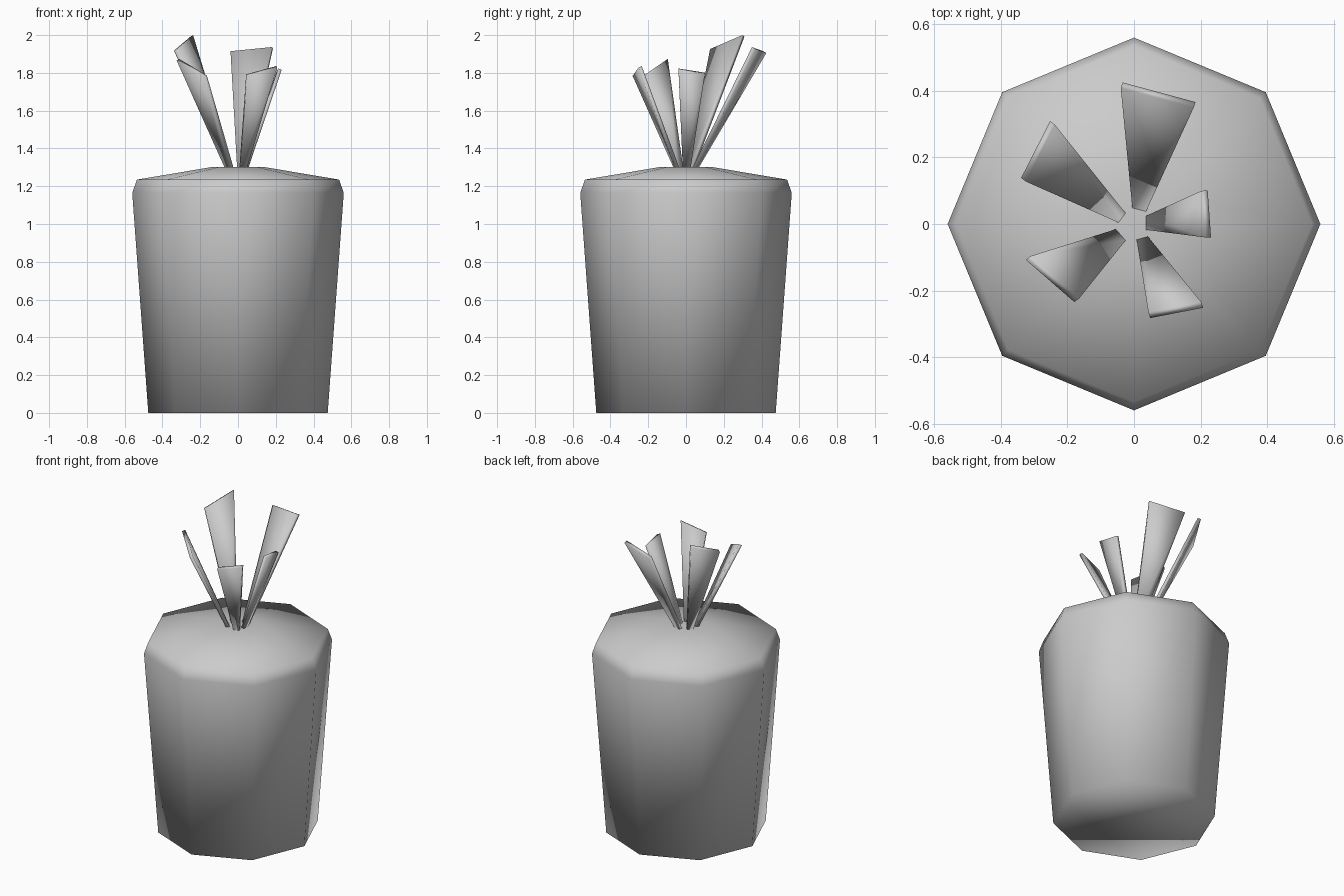
import bpy, bmesh, math
from mathutils import Vector

if "Cube" in bpy.data.objects:
    bpy.data.objects.remove(bpy.data.objects["Cube"])


def make_object(name, bm):
    bmesh.ops.recalc_face_normals(bm, faces=bm.faces)
    for f in bm.faces:
        f.smooth = True
    mesh = bpy.data.meshes.new(name)
    bm.to_mesh(mesh)
    bm.free()
    obj = bpy.data.objects.new(name, mesh)
    bpy.context.collection.objects.link(obj)
    return obj


# Root body: eight-sided lathe of a (radius, height) profile
def make_body(profile, sides=8):
    bm = bmesh.new()
    rings = []
    for r, z in profile:
        rings.append([bm.verts.new((r * math.cos(i * math.tau / sides),
                                    r * math.sin(i * math.tau / sides), z))
                      for i in range(sides)])
    for a, b in zip(rings, rings[1:]):
        for i in range(sides):
            j = (i + 1) % sides
            bm.faces.new((a[i], a[j], b[j], b[i]))
    bm.faces.new(rings[0][::-1])
    bm.faces.new(rings[-1])
    return make_object("root_body", bm)


# Leaf stalk: thin flaring slab between a base edge and a tip edge
def make_leaf(name, base, tip, thick=0.02):
    b0, b1, t0, t1 = [Vector(p) for p in (*base, *tip)]
    normal = ((t0 + t1) - (b0 + b1)).cross(t1 - t0).normalized() * thick / 2
    bm = bmesh.new()
    near = [bm.verts.new(p - normal) for p in (b0, b1, t1, t0)]
    far = [bm.verts.new(p + normal) for p in (b0, b1, t1, t0)]
    bm.faces.new(near)
    bm.faces.new(far[::-1])
    for i in range(4):
        j = (i + 1) % 4
        bm.faces.new((near[i], far[i], far[j], near[j]))
    return make_object(name, bm)


make_body([(0.475, 0), (0.56, 1.165), (0.535, 1.235), (0.13, 1.303)])

Z = 1.29
leaves = {
    "leaf_right": (((0.042, -0.017, Z), (0.042, 0.023, Z)),
                   ((0.222, -0.04, 1.82), (0.212, 0.10, 1.798))),
    "leaf_back": (((0.037, 0.042, Z), (-0.002, 0.052, Z)),
                  ((0.182, 0.358, 1.932), (-0.037, 0.417, 1.91))),
    "leaf_back_left": (((-0.03, 0.035, Z), (-0.05, 0.008, Z)),
                       ((-0.245, 0.304, 1.996), (-0.332, 0.133, 1.922))),
    "leaf_front_left": (((-0.058, -0.02, Z), (-0.03, -0.052, Z)),
                        ((-0.318, -0.102, 1.87), (-0.172, -0.229, 1.782))),
    "leaf_front_right": (((0.01, -0.052, Z), (0.042, -0.043, Z)),
                         ((0.046, -0.274, 1.788), (0.205, -0.243, 1.832))),
}
for leaf_name, (base, tip) in leaves.items():
    make_leaf(leaf_name, base, tip)
